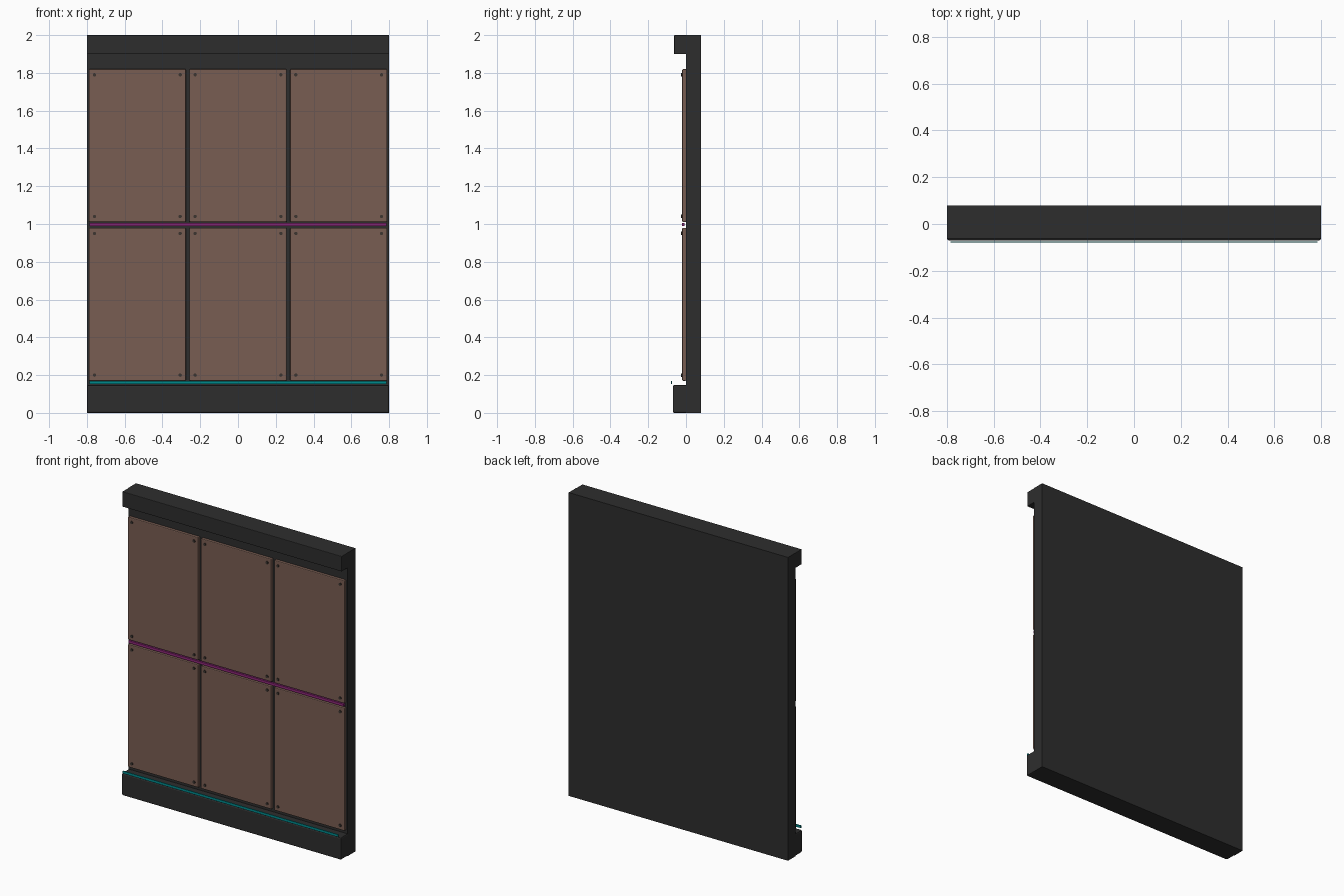
import bpy
import math

cube = bpy.data.objects.get("Cube")
if cube:
    bpy.data.objects.remove(cube, do_unlink=True)


def material(name, r, g, b):
    m = bpy.data.materials.new(name)
    m.use_nodes = True
    m.diffuse_color = (r, g, b, 1)
    m.node_tree.nodes["Principled BSDF"].inputs["Base Color"].default_value = (r, g, b, 1)
    return m


charcoal = material("charcoal metal", 0.027, 0.027, 0.027)
brown = material("brown panel", 0.19, 0.11, 0.085)
magenta = material("magenta light", 0.27, 0.02, 0.19)
cyan = material("cyan light", 0.0, 0.25, 0.26)
steel = material("dark screw", 0.045, 0.035, 0.03)


def box(name, x, y, z, mat, bevel=0):
    """Box from (low, high) ranges on each axis."""
    spans = (x, y, z)
    bpy.ops.mesh.primitive_cube_add(size=1, location=[(a + b) / 2 for a, b in spans])
    ob = bpy.context.object
    ob.name = name
    ob.scale = [b - a for a, b in spans]
    bpy.ops.object.transform_apply(location=False, rotation=False, scale=True)
    ob.data.materials.append(mat)
    if bevel:
        mod = ob.modifiers.new("soft_edges", "BEVEL")
        mod.width = bevel
        mod.segments = 2
    return ob


def screw(x, z):
    bpy.ops.mesh.primitive_cylinder_add(vertices=12, radius=0.009, depth=0.012,
                                        location=(x, -0.02, z),
                                        rotation=(math.pi / 2, 0, 0))
    ob = bpy.context.object
    ob.name = "panel_screw"
    ob.data.materials.append(steel)
    bpy.ops.object.shade_smooth_by_angle()


# Backing wall with top and bottom rails
full = (-0.8, 0.8)
box("back_wall", full, (0, 0.08), (0, 2), charcoal)
box("top_rail", full, (-0.063, 0.01), (1.9, 2), charcoal, 0.003)
box("bottom_rail", full, (-0.07, 0.01), (0, 0.147), charcoal, 0.008)

# Two rows of three panels, a screw in each corner
half_w, half_h, inset = 0.257, 0.405, 0.03
for cz in (0.575, 1.415):
    for cx in (-0.533, 0, 0.533):
        box("wall_panel", (cx - half_w, cx + half_w), (-0.02, 0.002),
            (cz - half_h, cz + half_h), brown, 0.005)
        for sx in (-1, 1):
            for sz in (-1, 1):
                screw(cx + sx * (half_w - inset), cz + sz * (half_h - inset))

# Light strips
box("middle_light_strip", (-0.785, 0.785), (-0.021, -0.008), (0.99, 1.006), magenta)
box("lower_light_strip", (-0.785, 0.785), (-0.08, -0.074), (0.152, 0.168), cyan)
